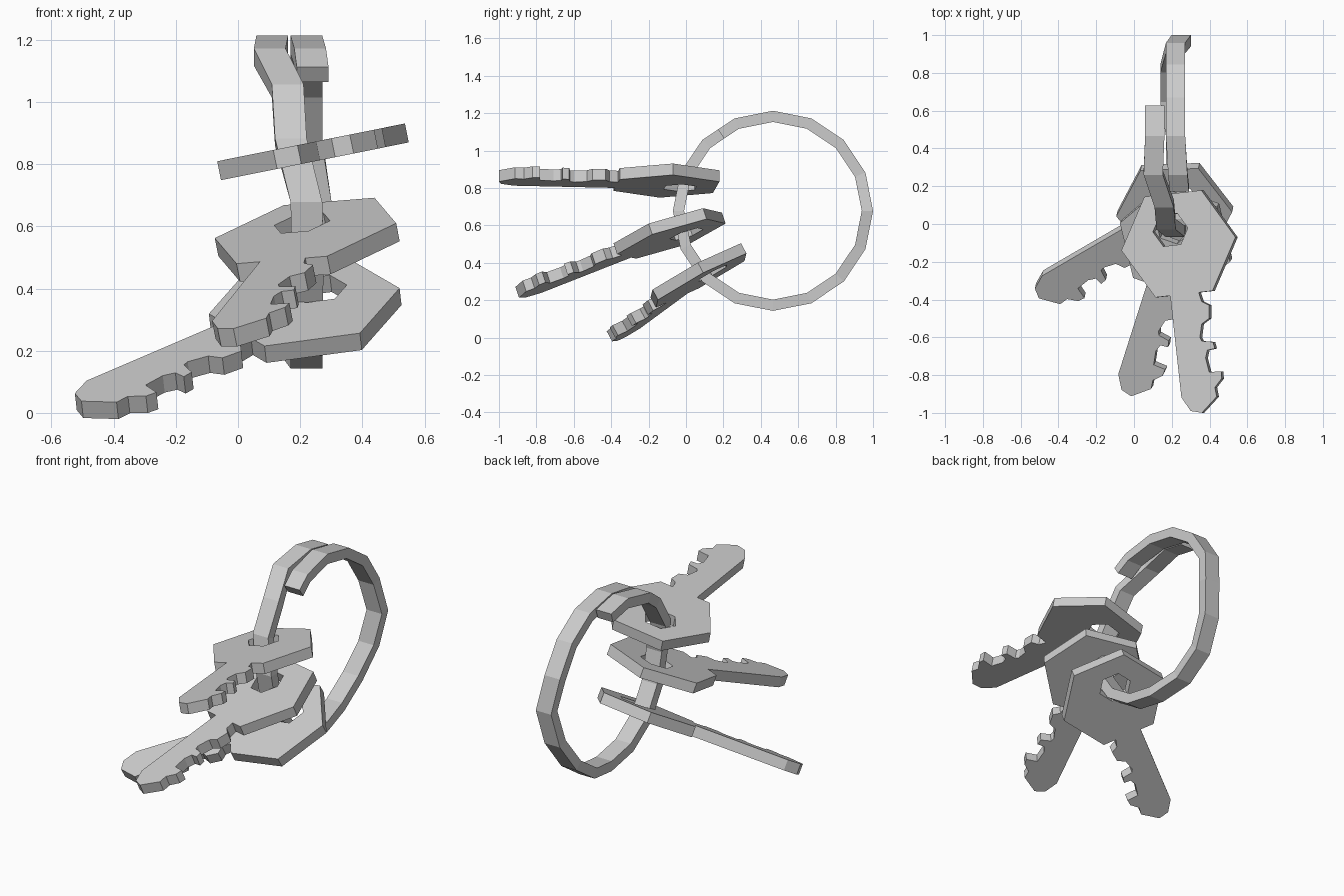
import bpy, bmesh
from math import cos, sin, pi, radians
from mathutils import Vector, Matrix

if "Cube" in bpy.data.objects:
    bpy.data.objects.remove(bpy.data.objects["Cube"])


def finish(bm, name, matrix=None):
    bmesh.ops.recalc_face_normals(bm, faces=bm.faces[:])
    mesh = bpy.data.meshes.new(name)
    bm.to_mesh(mesh)
    bm.free()
    obj = bpy.data.objects.new(name, mesh)
    bpy.context.collection.objects.link(obj)
    if matrix:
        obj.matrix_world = matrix
    return obj


# Key profile: u across the key, v from the bow centre toward the tip
BOW = [(-.155, .268), (-.31, 0), (-.155, -.268), (.155, -.268), (.31, 0), (.155, .268)]
TEETH = [(.08, .268), (.09, .317), (.128, .341), (.121, .411), (.077, .436),
         (.06, .505), (.068, .526), (.127, .537), (.133, .573), (.092, .577),
         (.078, .617), (.089, .693), (.155, .697), (.151, .736), (.11, .778),
         (.115, .827)]
TIP = [(.026, .903), (-.033, .887), (-.075, .81), (-.075, .268)]
HOLE = [(-.035 + .095 * cos(i * pi / 3), -.078 + .095 * sin(i * pi / 3)) for i in range(6)]


def key(name, centre, across, along, thick=.062):
    bm = bmesh.new()
    edges = []
    for loop in (BOW + TEETH + TIP, HOLE):
        vs = [bm.verts.new((u, v, 0)) for u, v in loop]
        edges += [bm.edges.new((vs[i - 1], vs[i])) for i in range(len(vs))]
    bmesh.ops.triangle_fill(bm, edges=edges, use_beauty=True)
    ext = bmesh.ops.extrude_face_region(bm, geom=bm.faces[:], use_keep_orig=True)
    moved = [g for g in ext["geom"] if isinstance(g, bmesh.types.BMVert)]
    bmesh.ops.translate(bm, verts=moved, vec=(0, 0, thick))
    # local frame: y runs along the blade, z points to the underside
    y = Vector(along).normalized()
    x = Vector(across)
    x = (x - y * x.dot(y)).normalized()
    rot = Matrix((x, y, x.cross(y))).transposed().to_4x4()
    return finish(bm, name, Matrix.Translation(centre) @ rot)


key("top_key", (.235, -.105, .87), (.974, .11, .196), (.11, -.994, .022))
key("middle_key", (.217, -.0975, .586), (.94, -.32, .08), (-.283, -.89, -.35))
key("bottom_key", (.213, .052, .36), (.59, -.737, -.328), (-.81, -.472, -.347))

# Split ring: (angle, sideways position) for an overlapping 16-sided coil
path = [(72, .11), (90, .11), (112.5, .102), (135, .16), (157.5, .17), (180, .22),
        (202.5, .225), (225, .22), (247.5, .22), (270, .22), (292.5, .19), (315, .19),
        (337.5, .22), (360, .25), (382.5, .22), (405, .22), (427.5, .22),
        (450, .22), (472.5, .232), (124 + 360, .24)]
bm = bmesh.new()
rings = []
for a, x in path:
    t = radians(a)
    # ends cut partway along a side sit on the flat, not the full radius
    off = (a % 22.5)
    k = cos(pi / 16) / cos(radians(off - 11.25))
    rings.append([bm.verts.new((x + sx * .051, .465 + r * k * cos(t), .678 + r * k * sin(t)))
                  for sx, r in ((-1, .475), (1, .475), (1, .535), (-1, .535))])
for p, q in zip(rings, rings[1:]):
    for i in range(4):
        bm.faces.new((p[i - 1], p[i], q[i], q[i - 1]))
bm.faces.new(rings[0])
bm.faces.new(rings[-1])
finish(bm, "split_ring")
